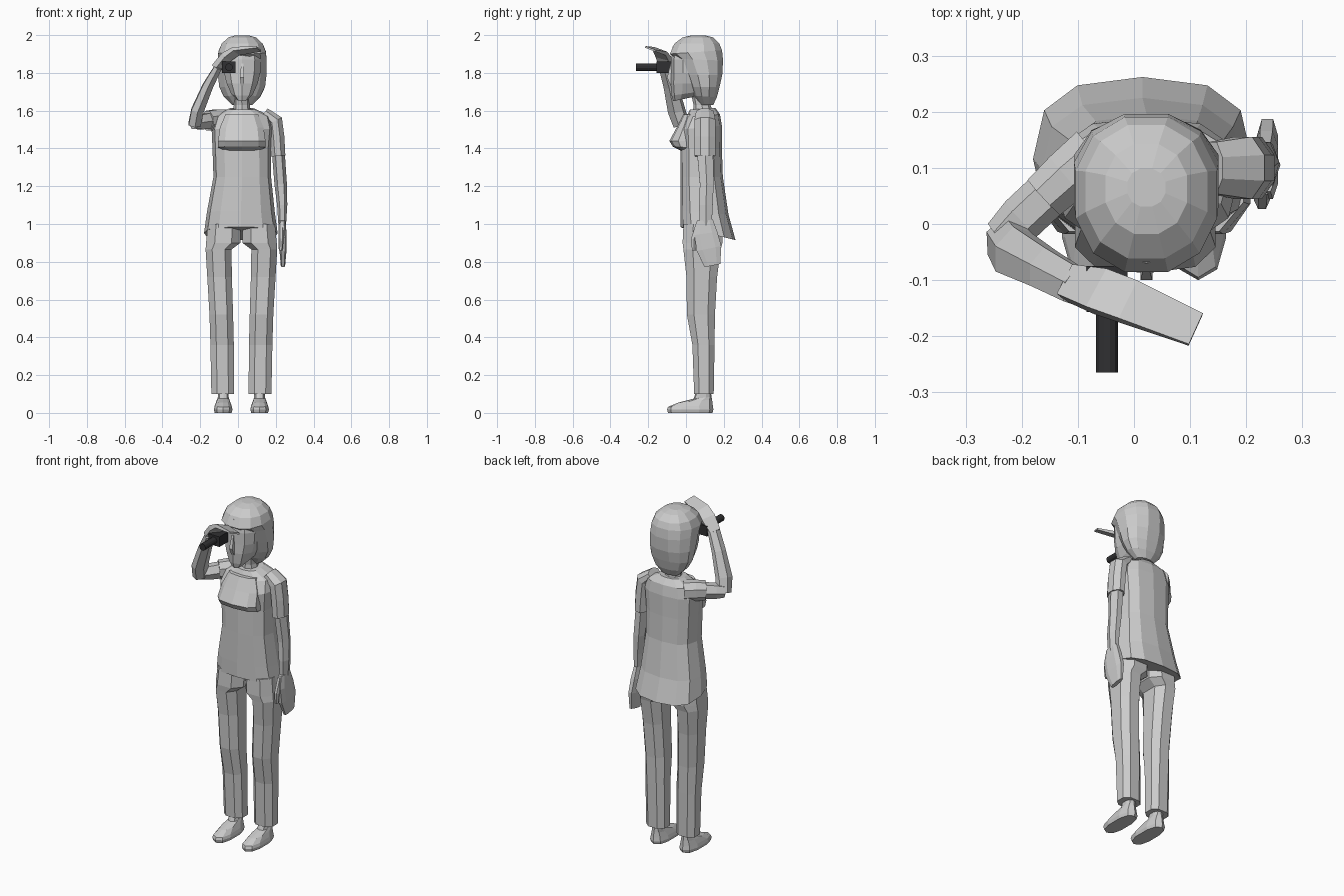
import bpy, bmesh
from math import sin, cos, pi
from mathutils import Vector

MID = 0.018  # body centre line in x


def loft(name, rings):
    """Skin a list of closed rings and cap both ends."""
    bm = bmesh.new()
    rows = [[bm.verts.new(p) for p in r] for r in rings]
    n = len(rows[0])
    for a, b in zip(rows, rows[1:]):
        for i in range(n):
            j = (i + 1) % n
            bm.faces.new((a[i], a[j], b[j], b[i]))
    bm.faces.new(rows[0][::-1])
    bm.faces.new(rows[-1])
    bmesh.ops.recalc_face_normals(bm, faces=bm.faces)
    me = bpy.data.meshes.new(name)
    bm.to_mesh(me)
    bm.free()
    ob = bpy.data.objects.new(name, me)
    bpy.context.collection.objects.link(ob)
    return ob


def shape(c, a, b, n, p=1.0, phase=0.0):
    """Rounded-box ring around c with half axes a and b."""
    out = []
    for i in range(n):
        t = 2 * pi * (i + phase) / n
        u, v = cos(t), sin(t)
        u = abs(u) ** p * (1 if u > 0 else -1)
        v = abs(v) ** p * (1 if v > 0 else -1)
        out.append(Vector(c) + a * u + b * v)
    return out


def body(name, rows, n, p=1.0, phase=0.0):
    """Level sections: x min, x max, y front, y back, z front, z back."""
    return loft(name, [shape(((x0 + x1) / 2, (y0 + y1) / 2, (z0 + z1) / 2),
                             Vector(((x1 - x0) / 2, 0, 0)),
                             Vector((0, (y1 - y0) / 2, (z1 - z0) / 2)), n, p, phase)
                       for x0, x1, y0, y1, z0, z1 in rows])


def limb(name, rows, hint, n=6, p=1.0, phase=0.5):
    """Sections along a path: x, y, z, half width along hint, half thickness."""
    pts = [Vector(r[:3]) for r in rows]
    rings = []
    for i, r in enumerate(rows):
        t = (pts[min(i + 1, len(pts) - 1)] - pts[max(i - 1, 0)]).normalized()
        a = Vector(hint)
        a = (a - t * a.dot(t)).normalized()
        rings.append(shape(pts[i], a * r[3], t.cross(a) * r[4], n, p, phase))
    return loft(name, rings)


def mirrored(ob, name):
    me = ob.data.copy()
    for v in me.vertices:
        v.co.x = 2 * MID - v.co.x
    me.flip_normals()
    other = bpy.data.objects.new(name, me)
    bpy.context.collection.objects.link(other)


# Shirt with a hem that drops at the back
body("shirt", [
    (-.165, .20, -.02, .25, .98, .92),
    (-.18, .21, -.03, .262, .985, .915),
    (-.165, .195, -.03, .225, 1.07, 1.05),
    (-.13, .175, -.03, .195, 1.25, 1.25),
    (-.135, .175, -.03, .19, 1.40, 1.40),
    (-.14, .185, -.035, .19, 1.50, 1.52),
    (-.12, .17, .00, .18, 1.565, 1.58),
    (-.05, .09, .02, .155, 1.605, 1.615)], 12, .75)

# Bust
body("shirt_bust", [
    (-.07, .11, -.02, .08, 1.385, 1.385),
    (-.11, .15, -.07, .08, 1.41, 1.40),
    (-.11, .15, -.088, .08, 1.44, 1.44),
    (-.10, .14, -.05, .08, 1.51, 1.51),
    (-.07, .11, -.015, .08, 1.58, 1.58)], 10, .7, .5)

# Neck
body("neck", [(-.03, .07, .035, .145, 1.57, 1.59),
              (-.022, .062, .04, .13, 1.63, 1.63),
              (-.03, .068, .02, .14, 1.72, 1.72)], 8)

# Face, nose, and hair cap
HX = .022
body("face", [(HX - w, HX + w, f, b, z, z + d) for w, f, b, z, d in [
    (.03, -.068, .05, 1.65, .025), (.06, -.076, .10, 1.68, .025),
    (.086, -.082, .12, 1.745, 0), (.10, -.08, .12, 1.80, 0),
    (.105, -.08, .12, 1.87, 0), (.09, -.07, .12, 1.94, 0)]], 10, .85, .5)
limb("nose", [(HX, -.078, 1.85, .008, .006), (HX, -.09, 1.775, .015, .014),
              (HX, -.078, 1.735, .012, .006)], (1, 0, 0), 4)
body("hair", [(HX - w, HX + w, f, b, z, z + d) for w, f, b, z, d in [
    (.055, .075, .145, 1.63, 0), (.10, .04, .165, 1.68, -.01),
    (.125, .02, .18, 1.725, 0), (.133, -.01, .195, 1.79, 0),
    (.133, -.055, .20, 1.875, -.01), (.13, -.09, .195, 1.90, .02),
    (.112, -.065, .18, 1.955, 0), (.075, -.02, .145, 1.988, 0),
    (.035, .03, .10, 1.999, 0)]], 12, .9, .5)

# Trousers and shoes
leg = body("right_trouser_leg", [
    (-.145, -.016, .04, .15, .10, .10),
    (-.15, -.018, .03, .155, .36, .36),
    (-.155, -.022, .00, .158, .52, .52),
    (-.167, -.028, -.003, .17, .72, .72),
    (-.176, -.03, -.02, .19, .865, .865),
    (-.175, .018, -.025, .20, .90, .90),
    (-.165, .018, -.02, .20, 1.0, 1.0)], 8, .8, .5)
mirrored(leg, "left_trouser_leg")
shoe = body("right_shoe", [
    (-.125, -.032, -.095, .14, 0, 0),
    (-.13, -.027, -.10, .145, .018, .018),
    (-.125, -.032, -.095, .142, .032, .04),
    (-.115, -.042, -.04, .138, .055, .07),
    (-.108, -.048, .04, .135, .075, .085),
    (-.108, -.048, .06, .13, .13, .13)], 10, .8, .5)
mirrored(shoe, "left_shoe")

# Hanging left arm
limb("left_sleeve", [
    (.14, .10, 1.59, .05, .03), (.195, .10, 1.545, .06, .045),
    (.205, .10, 1.46, .06, .044), (.212, .10, 1.36, .06, .042)], (0, 1, 0), 8)
limb("left_forearm", [
    (.212, .10, 1.40, .05, .034), (.226, .11, 1.21, .042, .033),
    (.234, .105, 1.10, .042, .027), (.234, .105, .99, .036, .02)], (0, 1, 0))
limb("left_hand", [
    (.234, .10, 1.02, .045, .018), (.236, .105, .95, .065, .022),
    (.238, .122, .87, .07, .02), (.238, .14, .78, .045, .012)], (0, 1, 0), 8, .7)
limb("left_thumb", [
    (.23, .07, 1.0, .02, .015), (.228, .042, .92, .018, .014),
    (.226, .042, .86, .012, .01)], (0, 1, 0))

# Raised right arm shading the eyes
limb("right_sleeve", [
    (-.07, .125, 1.55, .06, .055), (-.12, .085, 1.55, .06, .05),
    (-.16, .048, 1.547, .056, .046)], (0, 0, 1), 8)
limb("right_upper_arm", [
    (-.12, .085, 1.55, .05, .042), (-.20, .01, 1.54, .045, .042),
    (-.235, -.025, 1.535, .036, .036)], (0, 0, 1))
limb("right_forearm", [
    (-.23, -.025, 1.525, .045, .036), (-.215, -.05, 1.60, .05, .036),
    (-.16, -.08, 1.73, .042, .03), (-.105, -.11, 1.83, .038, .022)], (.3, .9, 0))
limb("right_hand", [
    (-.115, -.105, 1.825, .04, .02), (-.06, -.12, 1.885, .052, .02),
    (-.01, -.138, 1.915, .052, .014), (.11, -.188, 1.927, .042, .006)],
    (.03, .08, -.03), 4, .8)

# Dark eyepiece: block and tube
dark = bpy.data.materials.new("dark")
dark.diffuse_color = (.03, .03, .032, 1)
block = body("eyepiece_block", [(-.085, -.012, -.157, -.075, z, z)
                                for z in (1.80, 1.86)], 4, 0, .5)
tube = limb("eyepiece_tube", [(-.048, -.10, 1.83, .02, .02),
                              (-.048, -.265, 1.83, .02, .02)], (1, 0, 0), 12)
for ob in (block, tube):
    ob.data.materials.append(dark)
